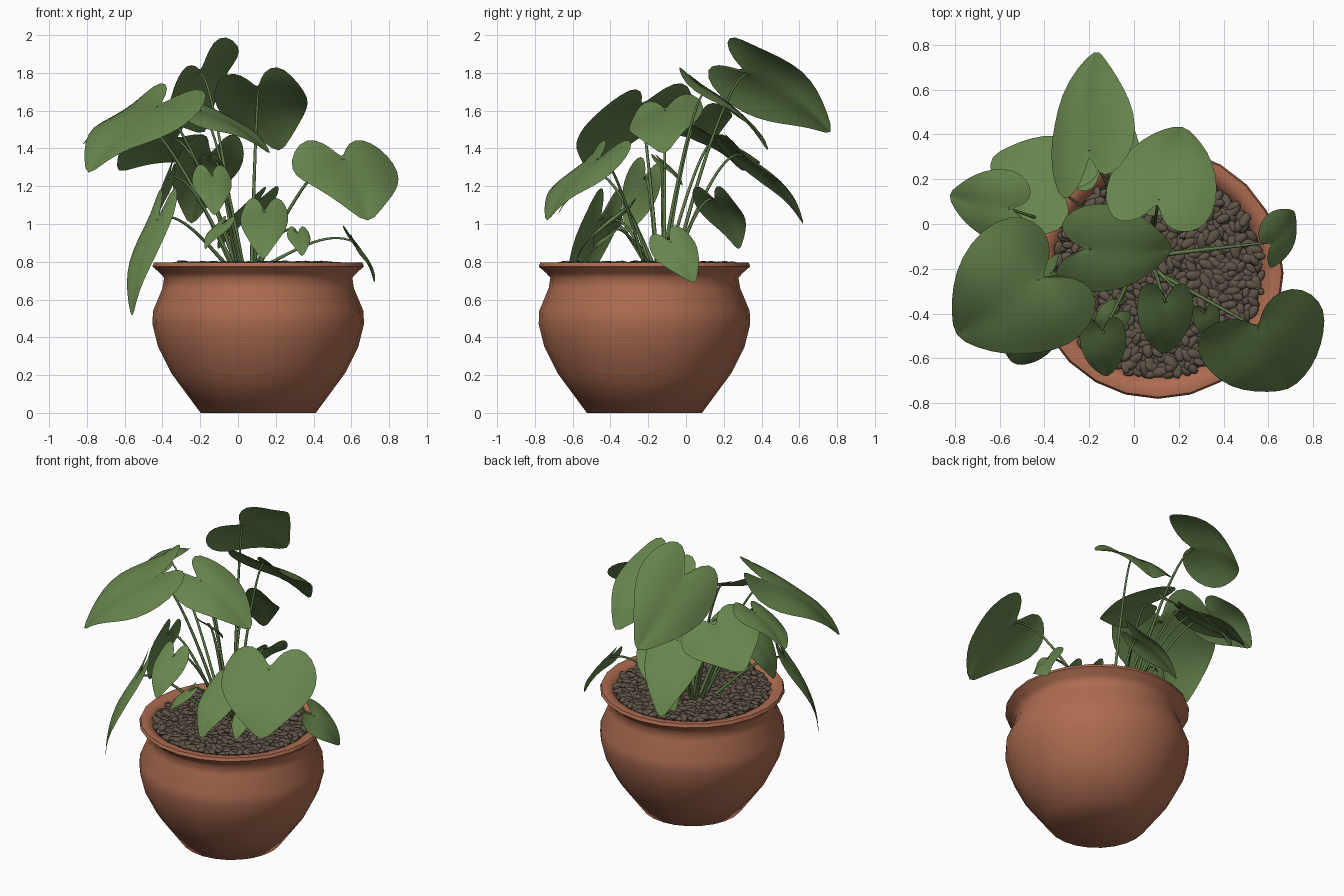
import bpy, bmesh, math, random
from mathutils import Vector, Matrix

if "Cube" in bpy.data.objects:
    bpy.data.objects.remove(bpy.data.objects["Cube"])

random.seed(4)
PX, PY = 0.107, -0.22          # pot axis


def material(name, rgb):
    m = bpy.data.materials.new(name)
    m.diffuse_color = (*rgb, 1)
    m.use_nodes = True
    m.node_tree.nodes["Principled BSDF"].inputs["Base Color"].default_value = m.diffuse_color
    return m


TERRACOTTA = material("terracotta", (0.42, 0.15, 0.082))
LEAF = material("leaf green", (0.135, 0.235, 0.075))
STEM = material("stem green", (0.115, 0.2, 0.065))
PEBBLE = material("pebble brown", (0.115, 0.09, 0.064))
SOIL = material("dark soil", (0.035, 0.026, 0.018))


def shade(ob, angle):
    bpy.ops.object.select_all(action='DESELECT')
    ob.select_set(True)
    bpy.context.view_layer.objects.active = ob
    bpy.ops.object.shade_smooth_by_angle(angle=math.radians(angle))


def finish(bm, name, mat, angle=62):
    me = bpy.data.meshes.new(name)
    bm.to_mesh(me)
    bm.free()
    ob = bpy.data.objects.new(name, me)
    bpy.context.collection.objects.link(ob)
    me.materials.append(mat)
    shade(ob, angle)
    return ob


def lathe(name, profile, mat, n=24):
    bm = bmesh.new()
    rings = [[bm.verts.new((PX + r * math.cos(2 * math.pi * i / n),
                            PY + r * math.sin(2 * math.pi * i / n), z)) for i in range(n)]
             for r, z in profile]
    for a, b in zip(rings, rings[1:]):
        for i in range(n):
            j = (i + 1) % n
            bm.faces.new((a[i], a[j], b[j], b[i]))
    bm.faces.new(rings[0][::-1])
    bm.faces.new(rings[-1])
    return finish(bm, name, mat)


# Pot: base, belly, neck, flared rim, inner wall
lathe("pot", [(0.305, 0), (0.46, 0.21), (0.53, 0.35), (0.56, 0.47), (0.557, 0.54),
              (0.507, 0.66), (0.498, 0.715), (0.52, 0.74), (0.56, 0.775), (0.552, 0.795),
              (0.525, 0.797), (0.485, 0.785), (0.46, 0.72)], TERRACOTTA)
lathe("soil", [(0.462, 0.74), (0.462, 0.765)], SOIL)

# Pebbles scattered over the soil
bm = bmesh.new()
for i in range(700):
    r = 0.458 * math.sqrt((i + 0.5) / 700)
    a = i * 2.39996 + random.uniform(-0.03, 0.03)
    s = random.uniform(0.85, 1.35)
    spot = (PX + r * math.cos(a), PY + r * math.sin(a), 0.778 + random.uniform(-0.008, 0.008))
    mat = (Matrix.Translation(spot) @ Matrix.Rotation(random.uniform(0, 6.28), 4, 'Z')
           @ Matrix.Rotation(random.uniform(-0.4, 0.4), 4, 'Y')
           @ Matrix.Diagonal((0.034 * s, 0.019 * s, 0.014 * s, 1)))
    bmesh.ops.create_icosphere(bm, subdivisions=2, radius=1, matrix=mat)
finish(bm, "pebbles", PEBBLE, 60)

# Half outline of a heart leaf: (along, across)
HEART = [(0, 0), (-0.2, 0.12), (-0.35, 0.40), (-0.32, 0.72), (-0.1, 0.97),
         (0.18, 1.03), (0.42, 0.88), (0.64, 0.62), (0.84, 0.3), (1.02, 0)]


def leaf(name, base, tip, side):
    base, tip, side = Vector(base), Vector(tip), Vector(side)
    length = (tip - base).length
    half = side.length * 0.53
    d = (tip - base).normalized()
    s = (side - d * side.dot(d)).normalized()
    up = d.cross(s)
    if up.z < 0:
        s, up = -s, -up
    bm = bmesh.new()
    for sgn in (1, -1):
        grid = []
        for i, (a, w) in enumerate(HEART):
            m = (i / 9) ** 1.9          # matching point on the midrib
            row = []
            for k in range(5):
                f = k / 4
                u, v = m + (a - m) * f, w * f
                lift = (length * 0.32 * max(u, -0.1) * (1 - u)
                        + half * (0.22 * v - 0.34 * v * v) + half * 0.06 * v * math.sin(7 * u + 2 * sgn))
                row.append(bm.verts.new(base + d * (u * length) + s * (sgn * v * half) + up * lift))
            grid.append(row)
        for r0, r1 in zip(grid, grid[1:]):
            for k in range(4):
                q = [r0[k], r1[k], r1[k + 1], r0[k + 1]]
                bm.faces.new(q if sgn > 0 else q[::-1])
    bmesh.ops.remove_doubles(bm, verts=bm.verts, dist=1e-5)
    bmesh.ops.dissolve_degenerate(bm, edges=bm.edges, dist=1e-5)
    ob = finish(bm, name, LEAF, 180)
    sub = ob.modifiers.new("smooth", 'SUBSURF')
    sub.levels = sub.render_levels = 1


def stem(name, base):
    end = Vector(base)
    root = Vector((0.04 + 0.14 * end.x + random.uniform(-0.03, 0.03),
                   -0.12 + 0.14 * end.y + random.uniform(-0.03, 0.03), 0.76))
    rise = end.z - root.z
    arch = 0.1 if end.z < 1.4 else 0.03
    p1 = root.lerp(end, 0.25) + Vector((0, 0, rise * 0.12))
    p2 = root.lerp(end, 0.7) + Vector((0, 0, rise * 0.25 + arch))
    cu = bpy.data.curves.new(name, 'CURVE')
    cu.dimensions = '3D'
    cu.bevel_depth = 0.009
    cu.bevel_resolution = 1
    sp = cu.splines.new('NURBS')
    sp.points.add(3)
    for i, co in enumerate((root, p1, p2, end)):
        sp.points[i].co = (*co, 1)
        sp.points[i].radius = 1.2 - 0.2 * i
    sp.order_u, sp.use_endpoint_u, sp.resolution_u = 4, True, 6
    ob = bpy.data.objects.new(name, cu)
    bpy.context.collection.objects.link(ob)
    cu.materials.append(STEM)
    bpy.ops.object.select_all(action='DESELECT')
    ob.select_set(True)
    bpy.context.view_layer.objects.active = ob
    bpy.ops.object.convert(target='MESH')


# Large leaves: stem joint, tip, direction and size of the width
LARGE = {
    "upper_left": ((-.43, -.25, 1.62), (-.80, -.50, 1.25), (-.22, .53, .17)),
    "top_back":   ((-.20, .33, 1.80), (-.17, .78, 1.47), (.33, .1, .33)),
    "back_right": ((.11, .11, 1.71), (.22, .44, 1.37), (.46, -.04, 0)),
    "centre":     ((-.20, -.11, 1.60), (.18, -.11, 1.36), (-.1, .33, .17)),
    "back_left":  ((-.34, .16, 1.45), (-.64, .30, 1.27), (.12, .4, -.2)),
    "far_left":   ((-.56, .07, 1.57), (-.83, .13, 1.41), (.05, .3, .1)),
    "low_left":   ((-.43, -.46, 1.02), (-.56, -.60, .49), (.14, -.17, .04)),
    "right":      ((.56, -.47, 1.34), (.69, -.74, 1), (.52, .18, -.04)),
    "rim_right":  ((.62, -.08, .9), (.72, .05, .68), (.06, -.2, -.08)),
    "side_left":  ((-.37, -.22, 1.24), (-.43, -.32, .94), (.03, .18, 0)),
}
for key, (base, tip, side) in LARGE.items():
    leaf(key + "_leaf", base, tip, side)
    stem(key + "_stem", base)

# Small leaves droop at a fixed slope: stem joint, heading in degrees, length
SMALL = {
    "low_back":    ((-.15, .30, 1.36), 107, .51),
    "front_low":   ((.14, -.35, 1.06), 268, .35),
    "front_left":  ((-.14, -.49, 1.25), 275, .29),
    "front_small": ((.32, -.40, .95), 280, .17),
    "tiny_left":   ((-.08, -.40, 1), 222, .19),
    "inner_back":  ((.10, .16, 1.12), 150, .36),
    "inner":       ((-.14, -.13, 1.33), 70, .18),
}
for key, (base, heading, size) in SMALL.items():
    h = math.radians(heading)
    tip = Vector(base) + size * Vector((0.67 * math.cos(h), 0.67 * math.sin(h), -0.74))
    leaf(key + "_leaf", base, tip, 0.68 * size * Vector((-math.sin(h), math.cos(h), 0)))
    stem(key + "_stem", base)
